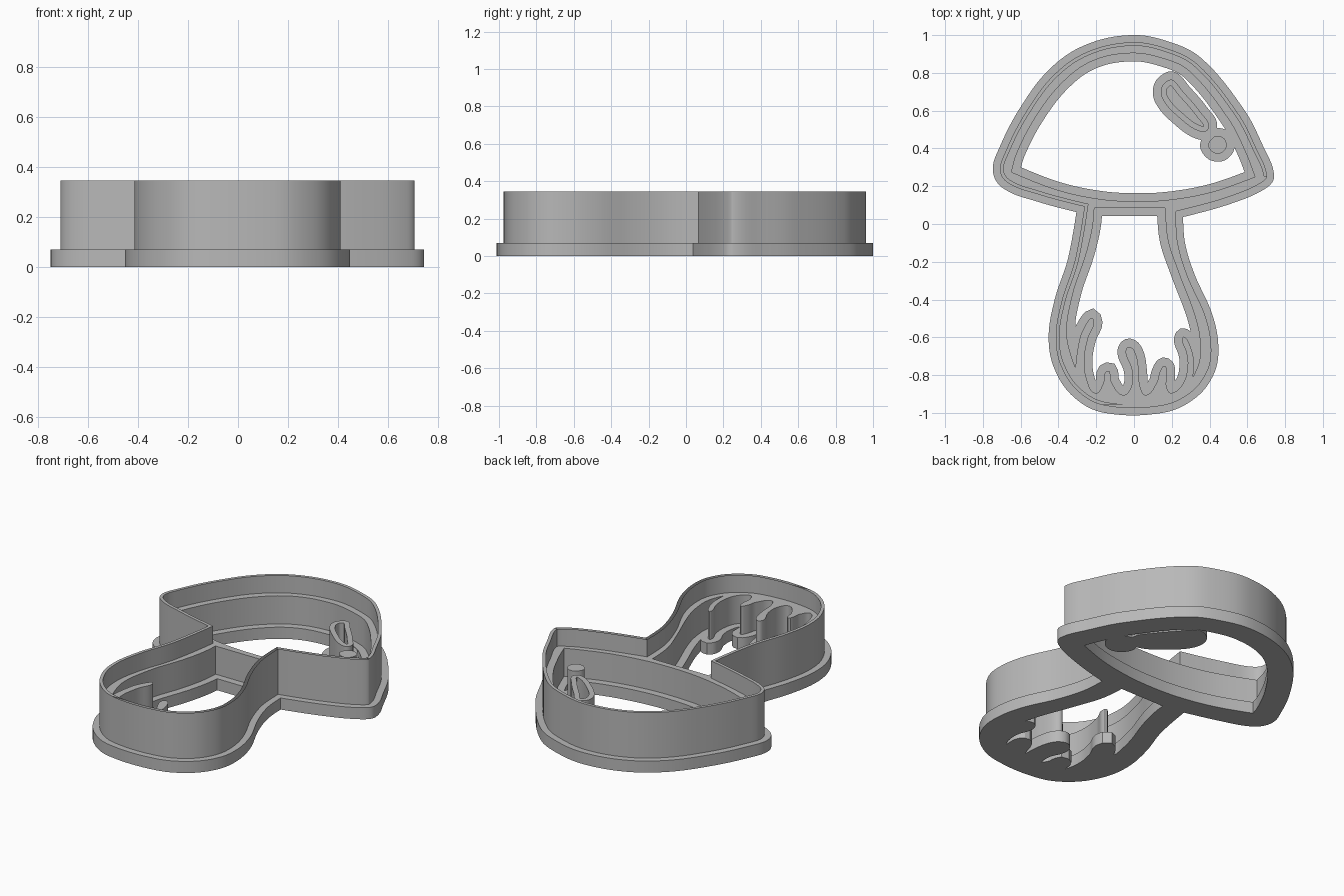
import bpy, bmesh, math
from mathutils import Vector
from mathutils.geometry import interpolate_bezier, intersect_point_line

cube = bpy.data.objects.get("Cube")
if cube:
    bpy.data.objects.remove(cube)

grey = bpy.data.materials.new("plain grey")
grey.use_nodes = True
GREY = (0.48, 0.48, 0.48, 1)
grey.diffuse_color = GREY
grey.node_tree.nodes["Principled BSDF"].inputs["Base Color"].default_value = GREY

FLANGE_TOP, LEDGE_TOP, RIM_TOP = 0.07, 0.24, 0.345
STEP = 0.043


def smooth(points, res=9):
    """Closed smooth loop; a third value of 1 marks a sharp corner."""
    n = len(points)
    pos = [Vector((p[0], p[1], 0)) for p in points]
    tan = []
    for i, p in enumerate(points):
        corner = len(p) > 2
        tan.append(Vector() if corner else (pos[(i + 1) % n] - pos[i - 1]).normalized())
    loop = []
    for i in range(n):
        a, b = pos[i], pos[(i + 1) % n]
        k = (b - a).length * 0.36
        seg = interpolate_bezier(a, a + tan[i] * k, b - tan[(i + 1) % n] * k, b, res)
        loop += [s.to_2d() for s in seg[:-1]]
    return loop


def inset(loop, d):
    """Parallel loop, inward for positive d, with crossing parts dropped."""
    n = len(loop)
    area = sum(loop[i - 1].cross(loop[i]) for i in range(n))
    side = 1 if area > 0 else -1
    result = []
    for i, p in enumerate(loop):
        e1 = (p - loop[i - 1]).normalized()
        e2 = (loop[(i + 1) % n] - p).normalized()
        n1, n2 = Vector((-e1.y, e1.x)), Vector((-e2.y, e2.x))
        m = n1 + n2
        if m.length < 1e-4:
            continue
        m.normalize()
        q = p + m * (side * d / max(m.dot(n1), 0.4))
        near = 9
        for j in range(n):
            a, b = loop[j - 1], loop[j]
            c, t = intersect_point_line(q, a, b)
            t = min(max(t, 0), 1)
            near = min(near, (q - a.lerp(b, t)).length)
        if near > abs(d) * 0.97:
            result.append(q)
    return result


def plate(name, loops, z0, z1):
    """Extruded flat shape; inner loops become holes."""
    curve = bpy.data.curves.new(name, "CURVE")
    curve.dimensions = "2D"
    curve.fill_mode = "BOTH"
    curve.extrude = (z1 - z0) / 2
    for loop in loops:
        s = curve.splines.new("POLY")
        s.points.add(len(loop) - 1)
        for pt, p in zip(s.points, loop):
            pt.co = (p.x, p.y, 0, 1)
        s.use_cyclic_u = True
    tmp = bpy.data.objects.new(name + "_curve", curve)
    bpy.context.scene.collection.objects.link(tmp)
    bpy.context.view_layer.update()
    mesh = bpy.data.meshes.new_from_object(
        tmp.evaluated_get(bpy.context.evaluated_depsgraph_get()))
    bpy.data.objects.remove(tmp)
    bpy.data.curves.remove(curve)
    bm = bmesh.new()
    bm.from_mesh(mesh)
    bmesh.ops.translate(bm, verts=bm.verts, vec=(0, 0, (z0 + z1) / 2))
    bmesh.ops.remove_doubles(bm, verts=bm.verts, dist=1e-4)
    bmesh.ops.recalc_face_normals(bm, faces=bm.faces)
    bm.to_mesh(mesh)
    bm.free()
    mesh.materials.clear()
    mesh.materials.append(grey)
    obj = bpy.data.objects.new(name, mesh)
    bpy.context.scene.collection.objects.link(obj)
    bpy.ops.object.select_all(action="DESELECT")
    obj.select_set(True)
    bpy.context.view_layer.objects.active = obj
    bpy.ops.object.shade_smooth_by_angle(angle=math.radians(30))
    return obj


# Mushroom silhouette, clockwise from the cap apex
outline = smooth([
    (-.02, 1), (.18, .967), (.36, .875), (.58, .61), (.68, .42), (.742, .255),
    (.695, .187), (.5, .103), (.26, .037, 1), (.27, -.1), (.32, -.265),
    (.415, -.48), (.447, -.66), (.42, -.8), (.32, -.925), (.15, -1),
    (-.155, -1), (-.315, -.92), (-.42, -.77), (-.452, -.6), (-.42, -.4),
    (-.35, -.185), (-.305, .063, 1), (-.5, .115), (-.69, .187), (-.747, .28),
    (-.71, .41), (-.6, .62), (-.447, .82), (-.26, .947)])

# Opening inside the cap
cap_hole = smooth([
    (-.02, .904), (.15, .877), (.295, .807), (.5, .555), (.588, .385),
    (.64, .25, 1), (.42, .172), (.2, .13), (0, .12), (-.2, .135),
    (-.42, .185), (-.648, .275, 1), (-.62, .375), (-.52, .567),
    (-.378, .75), (-.22, .863)])

# Opening inside the stem, with grass blades rising from the bottom
stem_hole = smooth([
    (-.21, .085, 1), (-.22, -.02), (-.255, -.165), (-.325, -.375), (-.356, -.59),
    (-.31, -.76, 1),
    (-.298, -.66), (-.27, -.56), (-.215, -.503), (-.245, -.61), (-.263, -.72),
    (-.248, -.83), (-.205, -.895),
    (-.165, -.85), (-.14, -.777), (-.118, -.84), (-.06, -.905),
    (-.014, -.86), (-.012, -.77), (-.045, -.68), (-.024, -.65), (.01, -.69),
    (.026, -.78), (.032, -.86), (.065, -.905),
    (.12, -.84), (.138, -.78), (.164, -.752), (.175, -.8), (.172, -.86), (.2, -.895),
    (.262, -.84), (.284, -.75), (.277, -.68), (.255, -.62), (.265, -.597),
    (.295, -.64), (.316, -.72), (.312, -.81, 1),
    (.345, -.73), (.352, -.64), (.325, -.495), (.23, -.24), (.178, -.08),
    (.165, .085, 1)], 7)

wall = inset(outline, 0.038)

# Base flange, thick wall with grass blades, thin cutting rim
plate("base_flange", [outline, inset(cap_hole, STEP), inset(stem_hole, STEP)],
      0, FLANGE_TOP)
plate("inner_ledge", [wall, cap_hole, stem_hole], FLANGE_TOP, LEDGE_TOP)
plate("cutting_rim", [wall, inset(wall, 0.019)], LEDGE_TOP, RIM_TOP)

# Cap spots: a hollow oval and a small solid one, each on its own foot
large_foot = smooth([(.1, .71), (.135, .78), (.215, .805), (.3, .72), (.385, .62),
                     (.44, .53), (.405, .455), (.32, .455), (.2, .54), (.12, .63)])
large_wall = inset(large_foot, STEP)
small_foot = smooth([(.35, .42), (.39, .49), (.45, .508), (.51, .48), (.533, .41),
                     (.5, .35), (.44, .33), (.38, .355)])
plate("large_spot_foot", [large_foot], 0, FLANGE_TOP)
plate("large_spot_wall", [large_wall, inset(large_wall, 0.03)], FLANGE_TOP, LEDGE_TOP)
plate("small_spot_foot", [small_foot], 0, FLANGE_TOP)
plate("small_spot_wall", [inset(small_foot, STEP)], FLANGE_TOP, LEDGE_TOP)
